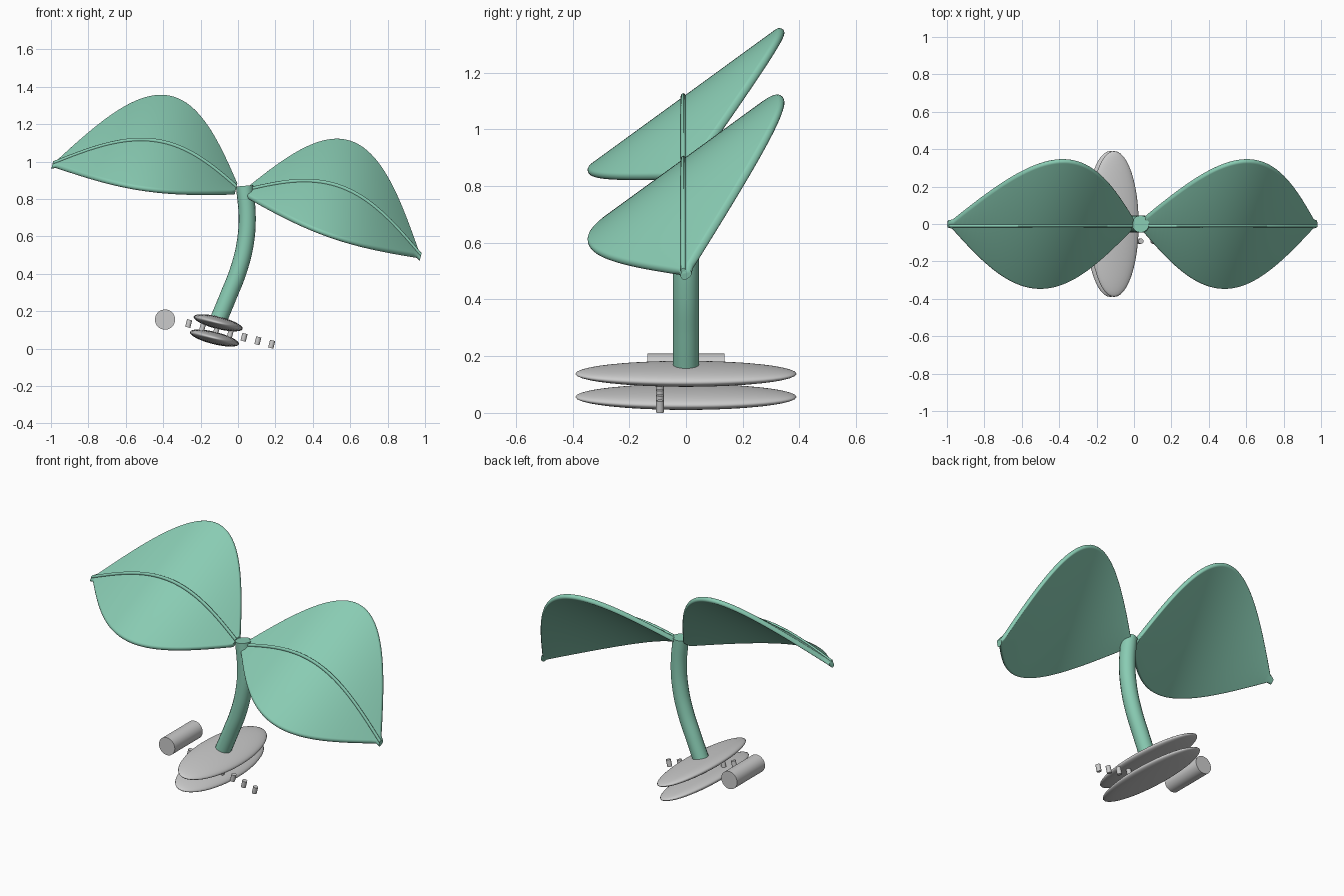
import bpy, bmesh
from math import sin, cos, pi, radians
from mathutils import Vector, Matrix

if "Cube" in bpy.data.objects:
    bpy.data.objects.remove(bpy.data.objects["Cube"])

TILT = radians(14)                       # the whole model leans to the right
LEAN = Matrix.Rotation(TILT, 4, 'Y')
HUB = Vector((0.015, 0, 0.83))           # where the leaves meet
BASE = Vector((-0.116, 0, 0.097))        # centre of the foot

green = bpy.data.materials.new("leaf_green")
green.diffuse_color = (0.25, 0.6, 0.45, 1)
green.use_nodes = True
green.node_tree.nodes["Principled BSDF"].inputs["Base Color"].default_value = green.diffuse_color


def place(origin, r, y, u):
    """Leaning coordinates (right, back, up) to world."""
    return origin + LEAN @ Vector((r, y, u))


def finish(name, bm, mat=None, angle=50):
    bmesh.ops.recalc_face_normals(bm, faces=bm.faces)
    me = bpy.data.meshes.new(name)
    bm.to_mesh(me)
    bm.free()
    ob = bpy.data.objects.new(name, me)
    bpy.context.collection.objects.link(ob)
    if mat:
        me.materials.append(mat)
    bpy.ops.object.select_all(action='DESELECT')
    ob.select_set(True)
    bpy.context.view_layer.objects.active = ob
    bpy.ops.object.shade_smooth_by_angle(angle=radians(angle))
    return ob


def loft(name, rings, mat=None):
    """Closed skin through equal rings of points."""
    bm = bmesh.new()
    vs = [[bm.verts.new(p) for p in ring] for ring in rings]
    n = len(vs[0])
    for a, b in zip(vs, vs[1:]):
        for i in range(n):
            j = (i + 1) % n
            bm.faces.new((a[i], a[j], b[j], b[i]))
    bm.faces.new(vs[0])
    bm.faces.new(vs[-1])
    return finish(name, bm, mat)


def arch(t):
    return 0.2 * sin(pi * t) - 0.1 * t


LENGTH, HALF, THICK = 1.015, 0.43, 0.015
ACROSS, NORMAL = Vector((0, 0.8, 0.6)), Vector((0, -0.6, 0.8))


def leaf(name, s):
    # blade: rounded flat section swept along the arch
    rings = []
    for k in range(49):
        t = 0.03 + 0.97 * k / 48
        w = max(HALF * sin(pi * t) - THICK, 0.006)
        ring = []
        for side in (1, -1):
            for i in range(9):
                a = -pi / 2 + pi * i / 8 + (0 if side > 0 else pi)
                q = ACROSS * (side * w + THICK * cos(a)) + NORMAL * THICK * sin(a)
                ring.append(place(HUB, s * LENGTH * t, q.y, arch(t) + q.z))
        rings.append(ring)
    loft(name + "_leaf_blade", rings, green)
    # raised midrib
    rings = []
    for k in range(41):
        t = 0.03 + 0.97 * k / 40
        c = NORMAL * 0.016
        rings.append([place(HUB, s * LENGTH * t, c.y + 0.009 * cos(i * pi / 4),
                            arch(t) + c.z + 0.011 * sin(i * pi / 4)) for i in range(8)])
    loft(name + "_leaf_midrib", rings, green)


leaf("left", -1)
leaf("right", 1)

# bent stem
path = [(-0.11, 0.14), (-0.052, 0.28), (0.003, 0.42), (0.038, 0.56), (0.049, 0.70), (0.035, 0.87)]
cu = bpy.data.curves.new("stem", 'CURVE')
cu.dimensions = '3D'
cu.bevel_depth = 0.046
cu.bevel_resolution = 6
cu.use_fill_caps = True
sp = cu.splines.new('BEZIER')
sp.bezier_points.add(len(path) - 1)
for bp, (x, z) in zip(sp.bezier_points, path):
    bp.co = (x, 0, z)
    bp.handle_left_type = bp.handle_right_type = 'AUTO'
stem = bpy.data.objects.new("stem", cu)
bpy.context.collection.objects.link(stem)
cu.materials.append(green)

# two lens-shaped foot plates
for name, u in (("upper_foot_plate", 0.042), ("lower_foot_plate", -0.042)):
    bm = bmesh.new()
    m = Matrix.Translation(place(BASE, 0, 0, u)) @ LEAN @ Matrix.Diagonal((0.135, 0.39, 0.033, 1))
    bmesh.ops.create_uvsphere(bm, u_segments=48, v_segments=24, radius=1, matrix=m)
    finish(name, bm, angle=80)


def cylinder(name, m, radius, depth, segments):
    bm = bmesh.new()
    bmesh.ops.create_cone(bm, cap_ends=True, segments=segments, radius1=radius,
                          radius2=radius, depth=depth, matrix=m)
    return finish(name, bm)


# loose roller at the left
cylinder("roller", Matrix.Translation((-0.39, 0, 0.155)) @ Matrix.Rotation(pi / 2, 4, 'X'),
         0.054, 0.272, 32)

# row of seven pegs
for i in range(7):
    p = place(BASE, -0.152 + 0.0762 * i, -0.092, 0)
    cylinder(f"peg_{i + 1}", Matrix.Translation(p) @ LEAN, 0.014, 0.042, 16)
